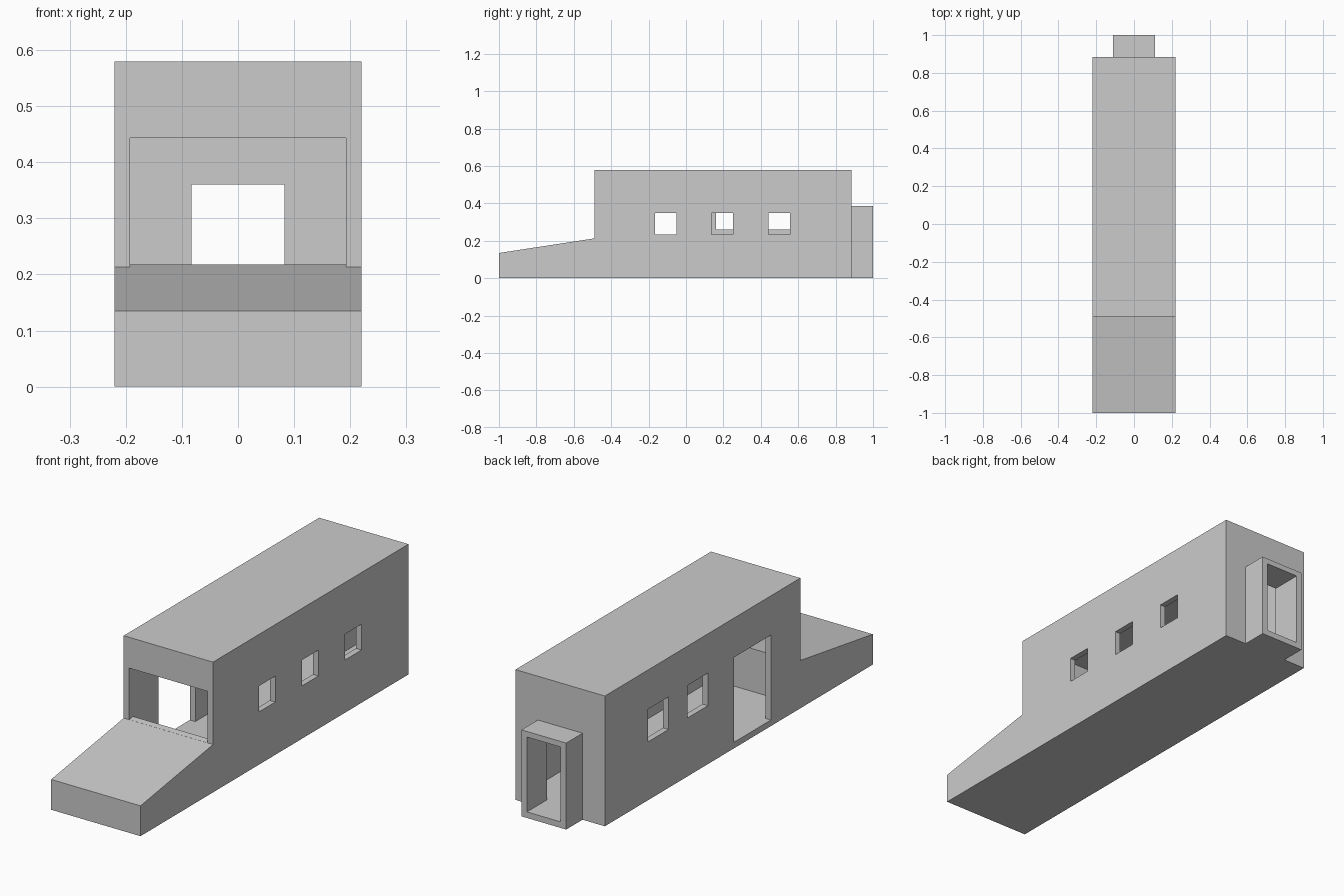
import bpy, bmesh

cube = bpy.data.objects.get("Cube")
if cube:
    bpy.data.objects.remove(cube, do_unlink=True)

GREY = (0.6, 0.6, 0.6, 1.0)
mat = bpy.data.materials.new("plain grey")
mat.use_nodes = True
mat.diffuse_color = GREY
mat.node_tree.nodes["Principled BSDF"].inputs["Base Color"].default_value = GREY

WALL = 0.027
HALF = 0.22          # half width of the body
INNER = HALF - WALL
FRONT, BACK, NOSE, TAIL = -0.49, 0.885, -1.0, 1.0
ROOF = 0.58


def prism(name, profile, x0, x1):
    """Side profile of (y, z) points swept from x0 to x1."""
    bm = bmesh.new()
    face = bm.faces.new([bm.verts.new((x0, y, z)) for y, z in profile])
    swept = bmesh.ops.extrude_face_region(bm, geom=[face])["geom"]
    moved = [v for v in swept if isinstance(v, bmesh.types.BMVert)]
    bmesh.ops.translate(bm, verts=moved, vec=(x1 - x0, 0, 0))
    bmesh.ops.recalc_face_normals(bm, faces=bm.faces[:])
    mesh = bpy.data.meshes.new(name)
    bm.to_mesh(mesh)
    bm.free()
    mesh.materials.append(mat)
    obj = bpy.data.objects.new(name, mesh)
    bpy.context.collection.objects.link(obj)
    return obj


def box(name, x0, x1, y0, y1, z0, z1):
    return prism(name, [(y0, z0), (y1, z0), (y1, z1), (y0, z1)], x0, x1)


def combine(target, tool, operation):
    """Apply a boolean, then discard the tool."""
    mod = target.modifiers.new(tool.name, 'BOOLEAN')
    mod.operation, mod.object, mod.solver = operation, tool, 'EXACT'
    bpy.context.view_layer.objects.active = target
    bpy.ops.object.modifier_apply(modifier=mod.name)
    bpy.data.objects.remove(tool, do_unlink=True)


def hood_z(y):
    return 0.135 + (y - NOSE) * 0.153


# Body with its sloping hood
body = prism("hollow_body", [(NOSE, 0), (BACK, 0), (BACK, ROOF), (FRONT, ROOF),
                             (FRONT, hood_z(FRONT)), (NOSE, hood_z(NOSE))], -HALF, HALF)

# Rear porch
combine(body, box("rear_porch", -0.11, 0.11, BACK - 0.015, TAIL, 0, 0.385), 'UNION')

# Cabin interior
combine(body, box("cabin_space", -INNER, INNER, FRONT + WALL, BACK - WALL,
                  WALL, ROOF - WALL), 'DIFFERENCE')

# Rear passage through the porch
combine(body, box("rear_passage", -0.083, 0.083, BACK - 0.1, TAIL + 0.1,
                  WALL, 0.36), 'DIFFERENCE')

# Windscreen opening, its sill following the hood slope
y0, y1, gap = FRONT - 0.03, FRONT + 0.08, 0.0004
combine(body, prism("windscreen_opening", [(y0, hood_z(y0) + gap), (y1, hood_z(y1) + gap),
                                           (y1, 0.443), (y0, 0.443)],
                    -INNER + 0.0002, INNER - 0.0002), 'DIFFERENCE')

# Door and two windows on the right, three smaller windows on the left
openings = [("right_door", -1, -0.283, -0.025, WALL, 0.405)]
openings += [("right_window", -1, y, y + 0.145, 0.26, 0.405) for y in (0.16, 0.437)]
openings += [("left_window", 1, y, y + 0.115, 0.235, 0.35) for y in (-0.167, 0.137, 0.44)]
for name, side, a, b, low, high in openings:
    xs = sorted((side * (INNER - 0.05), side * (HALF + 0.05)))
    combine(body, box(name, *xs, a, b, low, high), 'DIFFERENCE')
